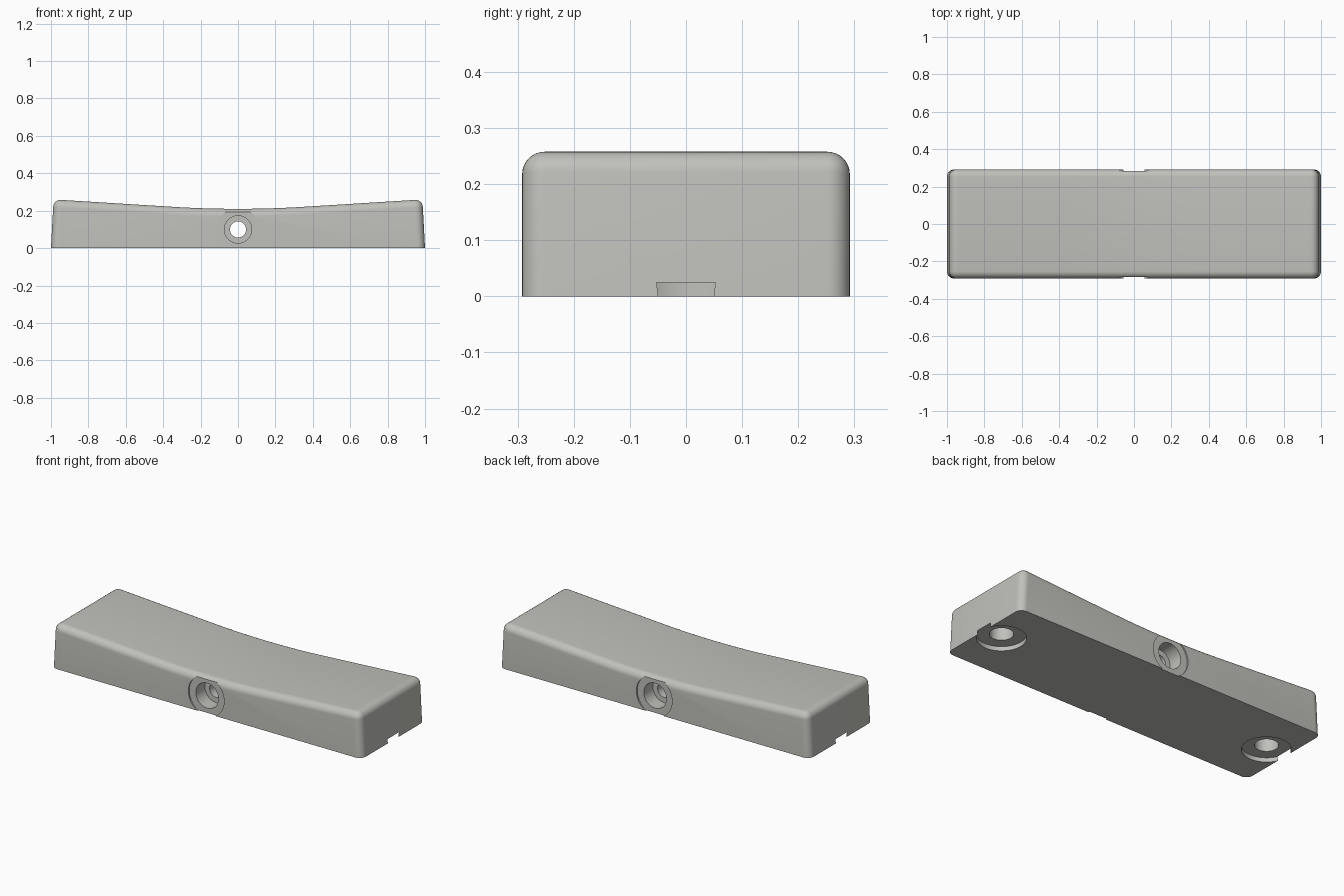
import bpy, bmesh, math
from mathutils import Matrix, Vector

if "Cube" in bpy.data.objects:
    bpy.data.objects.remove(bpy.data.objects["Cube"])

HALF_Y = 0.292
HOLE_Z = 0.1

grey = bpy.data.materials.new("warm_grey")
grey.diffuse_color = (0.53, 0.53, 0.50, 1)
grey.use_nodes = True
grey.node_tree.nodes["Principled BSDF"].inputs["Base Color"].default_value = grey.diffuse_color


def top_height(x):
    """Shallow arc in the middle, straight slopes towards both ends."""
    x, slope, arc = abs(x), 0.062, 0.35
    if x < arc:
        return 0.21 + slope * x * x / (2 * arc)
    return 0.21 + slope * (x - arc / 2)


# Body: side profile extruded front to back, ends leaning slightly inwards
steps = 40
xs = [-0.986 + 1.972 * i / steps for i in range(steps + 1)]
profile = [(-1.0, 0), (1.0, 0)] + [(x, top_height(x)) for x in reversed(xs)]
bm = bmesh.new()
face = bm.faces.new([bm.verts.new((x, -HALF_Y, z)) for x, z in profile])
ext = bmesh.ops.extrude_face_region(bm, geom=[face])
bmesh.ops.translate(bm, vec=(0, 2 * HALF_Y, 0),
                    verts=[v for v in ext["geom"] if isinstance(v, bmesh.types.BMVert)])
bmesh.ops.recalc_face_normals(bm, faces=bm.faces)

# Round the upper rim and the four upright corners, keep the base sharp
rim = []
for e in bm.edges:
    a, b = e.verts
    on_base = a.co.z < 0.001 and b.co.z < 0.001
    across = abs(a.co.y - b.co.y) > 0.1
    at_end = abs(a.co.x) > 0.98 and abs(b.co.x) > 0.98
    if not on_base and (not across or at_end):
        rim.append(e)
bmesh.ops.bevel(bm, geom=rim, offset=0.04, offset_type='OFFSET', segments=8,
                profile=0.5, affect='EDGES', clamp_overlap=True)
mesh = bpy.data.meshes.new("body")
bm.to_mesh(mesh)
bm.free()
body = bpy.data.objects.new("body", mesh)
mesh.materials.append(grey)
bpy.context.collection.objects.link(body)
bpy.context.view_layer.objects.active = body
body.select_set(True)


def drill(start, end, radius):
    """Cut a round hole between two points."""
    start, end = Vector(start), Vector(end)
    axis = end - start
    cb = bmesh.new()
    matrix = Matrix.Translation((start + end) / 2) @ axis.to_track_quat('Z', 'Y').to_matrix().to_4x4()
    bmesh.ops.create_cone(cb, cap_ends=True, segments=64, radius1=radius,
                          radius2=radius, depth=axis.length, matrix=matrix)
    me = bpy.data.meshes.new("cutter")
    cb.to_mesh(me)
    cb.free()
    me.materials.append(grey)
    cutter = bpy.data.objects.new("cutter", me)
    bpy.context.collection.objects.link(cutter)
    mod = body.modifiers.new("hole", 'BOOLEAN')
    mod.operation, mod.solver, mod.object = 'DIFFERENCE', 'EXACT', cutter
    bpy.ops.object.modifier_apply(modifier=mod.name)
    bpy.data.objects.remove(cutter)


# Cross hole with a shallow round seat and a counterbore on front and back
for s in (-1, 1):
    drill((0, s * 0.35, HOLE_Z), (0, s * 0.284, HOLE_Z), 0.115)
    drill((0, s * 0.35, HOLE_Z), (0, s * 0.20, HOLE_Z), 0.073)
drill((0, -0.4, HOLE_Z), (0, 0.4, HOLE_Z), 0.043)

# Foot recesses underneath, breaking through the end walls
for s in (-1, 1):
    drill((s * 0.882, 0, -0.1), (s * 0.882, 0, 0.025), 0.128)
    drill((s * 0.882, 0, -0.1), (s * 0.882, 0, 0.10), 0.062)

bpy.ops.object.shade_smooth_by_angle(angle=math.radians(30))
